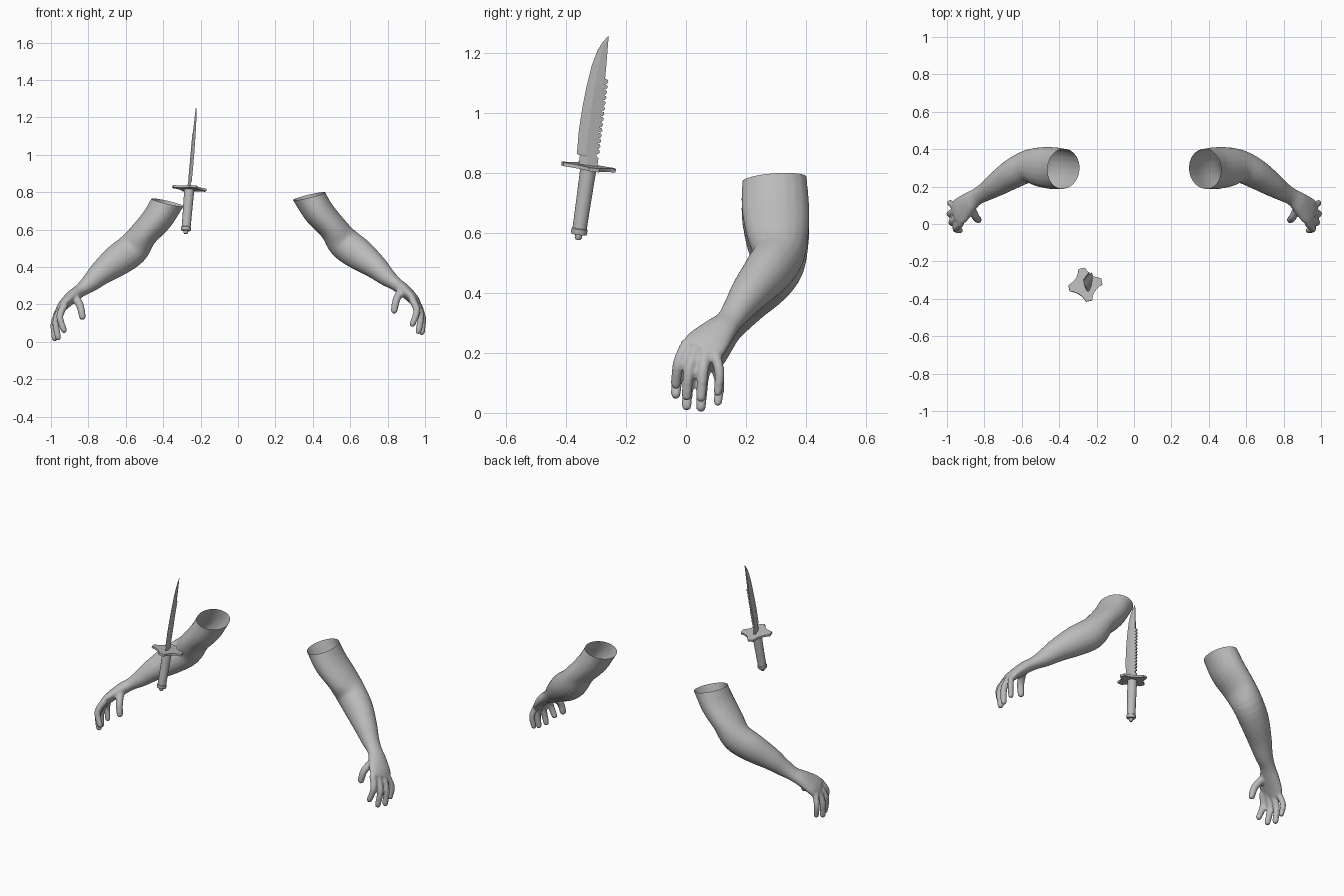
import bpy, bmesh, math
from mathutils import Vector, Matrix

cube = bpy.data.objects.get("Cube")
if cube:
    bpy.data.objects.remove(cube)

grey = bpy.data.materials.new("plain grey")
grey.use_nodes = True
grey.diffuse_color = (0.5, 0.5, 0.5, 1)
grey.node_tree.nodes["Principled BSDF"].inputs["Base Color"].default_value = (0.5, 0.5, 0.5, 1)


def add_object(name, bm, smooth=None):
    bmesh.ops.recalc_face_normals(bm, faces=bm.faces)
    mesh = bpy.data.meshes.new(name)
    bm.to_mesh(mesh)
    bm.free()
    mesh.materials.append(grey)
    obj = bpy.data.objects.new(name, mesh)
    bpy.context.collection.objects.link(obj)
    if smooth:
        bpy.ops.object.select_all(action='DESELECT')
        obj.select_set(True)
        bpy.context.view_layer.objects.active = obj
        bpy.ops.object.shade_smooth_by_angle(angle=math.radians(smooth))
    return obj


def skin_rings(bm, rings):
    """Bridge equal rings and cap both ends."""
    rings = [[bm.verts.new(p) for p in ring] for ring in rings]
    for a, b in zip(rings, rings[1:]):
        for i in range(len(a)):
            j = (i + 1) % len(a)
            bm.faces.new((a[i], a[j], b[j], b[i]))
    bm.faces.new(rings[0][::-1])
    bm.faces.new(rings[-1])


def spline(rows, steps=4):
    """Smooth rows of numbers with a Catmull-Rom curve."""
    pts = [Vector(r) for r in rows]
    out = []
    for i in range(len(pts) - 1):
        a, b, c, d = pts[max(i - 1, 0)], pts[i], pts[i + 1], pts[min(i + 2, len(pts) - 1)]
        for k in range(steps):
            t = k / steps
            out.append(0.5 * (2 * b + (c - a) * t + (2 * a - 5 * b + 4 * c - d) * t ** 2
                              + (3 * b - a - 3 * c + d) * t ** 3))
    return out + [pts[-1]]


def limb(bm, rows, sides=20):
    """Tube through rows of x, y, z, width radius, depth radius."""
    rows = spline(rows)
    rings = []
    for i, row in enumerate(rows):
        tangent = Vector(rows[min(i + 1, len(rows) - 1)][:3]) - Vector(rows[max(i - 1, 0)][:3])
        tangent.normalize()
        wide = Vector((0, 1, 0)) - tangent * tangent.y
        wide.normalize()
        deep = tangent.cross(wide)
        rings.append([Vector(row[:3]) + wide * row[3] * math.cos(a) + deep * row[4] * math.sin(a)
                      for a in (math.tau * k / sides for k in range(sides))])
    skin_rings(bm, rings)


def finger(bm, base, middle, tip, r):
    """Bent tube with a round end."""
    limb(bm, [(*base, r * 1.1, r * 1.1), (*middle, r, r), (*tip, r * .9, r * .9)], 12)
    bmesh.ops.create_icosphere(bm, subdivisions=2, radius=r * .9, matrix=Matrix.Translation(tip))


# Arm, palm and fingers, fused into one skin
bm = bmesh.new()
limb(bm, [
    (.32, .29, .84, .108, .085),
    (.375, .295, .75, .108, .085),
    (.43, .298, .66, .113, .082),
    (.505, .305, .575, .106, .076),
    (.565, .308, .495, .088, .088),
    (.645, .27, .435, .08, .085),
    (.73, .215, .37, .066, .066),
    (.79, .175, .315, .052, .05),
    (.842, .145, .275, .046, .036),
    (.885, .112, .243, .058, .035),
    (.93, .07, .2, .074, .029),
    (.952, .048, .172, .068, .022)])
finger(bm, (.925, .005, .2), (.953, -.025, .135), (.93, -.034, .062), .019)
finger(bm, (.94, .035, .185), (.974, .01, .11), (.962, .002, .023), .019)
finger(bm, (.955, .065, .17), (.983, .056, .1), (.98, .05, .018), .019)
finger(bm, (.965, .098, .16), (.983, .112, .1), (.975, .106, .036), .017)
finger(bm, (.87, .085, .24), (.845, .035, .195), (.832, .022, .135), .021)
source = add_object("arm_source", bm)
remesh = source.modifiers.new("fuse", 'REMESH')
remesh.mode = 'VOXEL'
remesh.voxel_size = 0.007
soften = source.modifiers.new("soften", 'SMOOTH')
soften.factor = 0.5
soften.iterations = 5
graph = bpy.context.evaluated_depsgraph_get()
fused = bpy.data.meshes.new_from_object(source.evaluated_get(graph))
bpy.data.objects.remove(source)

# Both arms, cut open at the shoulder
for name, side, shift in (("right_arm", -1, (0, 0, 0)), ("left_arm", 1, (.003, 0, .033))):
    bm = bmesh.new()
    bm.from_mesh(fused)
    bmesh.ops.bisect_plane(bm, geom=bm.verts[:] + bm.edges[:] + bm.faces[:],
                           plane_co=(.375, .295, .745), plane_no=(-.24, -.08, 1), clear_outer=True)
    bmesh.ops.translate(bm, verts=bm.verts, vec=shift)
    bmesh.ops.scale(bm, verts=bm.verts, vec=(side, 1, 1))
    add_object(name, bm, 60)
bpy.data.meshes.remove(fused)

# Knife frame: leaning, turned a little about its own length
axis = Vector((.083, .145, 1)).normalized()
side_y = (Vector((0, 1, 0)) - axis * axis.y).normalized()
side_x = side_y.cross(axis)
frame = Matrix((side_x, side_y, axis)).transposed().to_4x4()
frame = Matrix.Translation((-.26, -.325, .82)) @ frame @ Matrix.Rotation(math.radians(12), 4, 'Z')


def knife_part(name, bm, smooth=None):
    bmesh.ops.transform(bm, matrix=frame, verts=bm.verts)
    return add_object(name, bm, smooth)


# Handle with collar and end nut
bm = bmesh.new()
handle = [(.008, -.246), (.012, -.24), (.012, -.229), (.025, -.228), (.027, -.222), (.027, -.21),
          (.024, -.207), (.025, -.12), (.027, -.006), (.027, .004)]
skin_rings(bm, [[(r * math.cos(math.tau * k / 24), r * math.sin(math.tau * k / 24), z)
                 for k in range(24)] for r, z in handle])
knife_part("knife_handle", bm, 35)

# Four-pointed guard with scooped sides
bm = bmesh.new()
outline = []
for arm in range(4):
    turn = Matrix.Rotation(arm * math.pi / 2, 3, 'Z')
    start, end, pull = Vector((.09, .017, 0)), Vector((.017, .09, 0)), Vector((.034, .034, 0))
    for k in range(7):
        t = k / 6
        outline.append(turn @ (start * (1 - t) ** 2 + pull * 2 * t * (1 - t) + end * t ** 2))
skin_rings(bm, [[p + Vector((0, 0, z)) for p in outline] for z in (-.006, .006)])
knife_part("knife_guard", bm)

# Blade: cutting edge, bevel line and spine at each height
bm = bmesh.new()
stations = [(-.035, .028, 0), (-.035, .028, .034), (-.046, .02, .04), (-.051, .018, .12),
            (-.05, .016, .2), (-.046, .013, .272), (-.039, .01, .339), (-.027, .007, .391),
            (-.014, .005, .42), (.002, .004, .443)]
rings = []
for edge, spine, z in stations:
    bevel = edge + (spine - edge) * .45
    t = .006 * min(1, (.46 - z) / .2)
    rings.append([(0, edge, z), (t, bevel, z), (t * .8, spine, z), (-t * .8, spine, z), (-t, bevel, z)])
skin_rings(bm, rings)
knife_part("knife_blade", bm)

# Hooked saw teeth along the spine
bm = bmesh.new()
teeth = 14
for i in range(teeth):
    z = .05 + i * .255 / teeth
    root = .017 - i * .006 / teeth
    tooth = [(root - .004, z), (root + .008, z - .003), (root + .013, z + .004),
             (root + .01, z + .011), (root - .004, z + .015)]
    skin_rings(bm, [[(x, y, h) for y, h in tooth] for x in (-.004, .004)])
knife_part("knife_teeth", bm)
